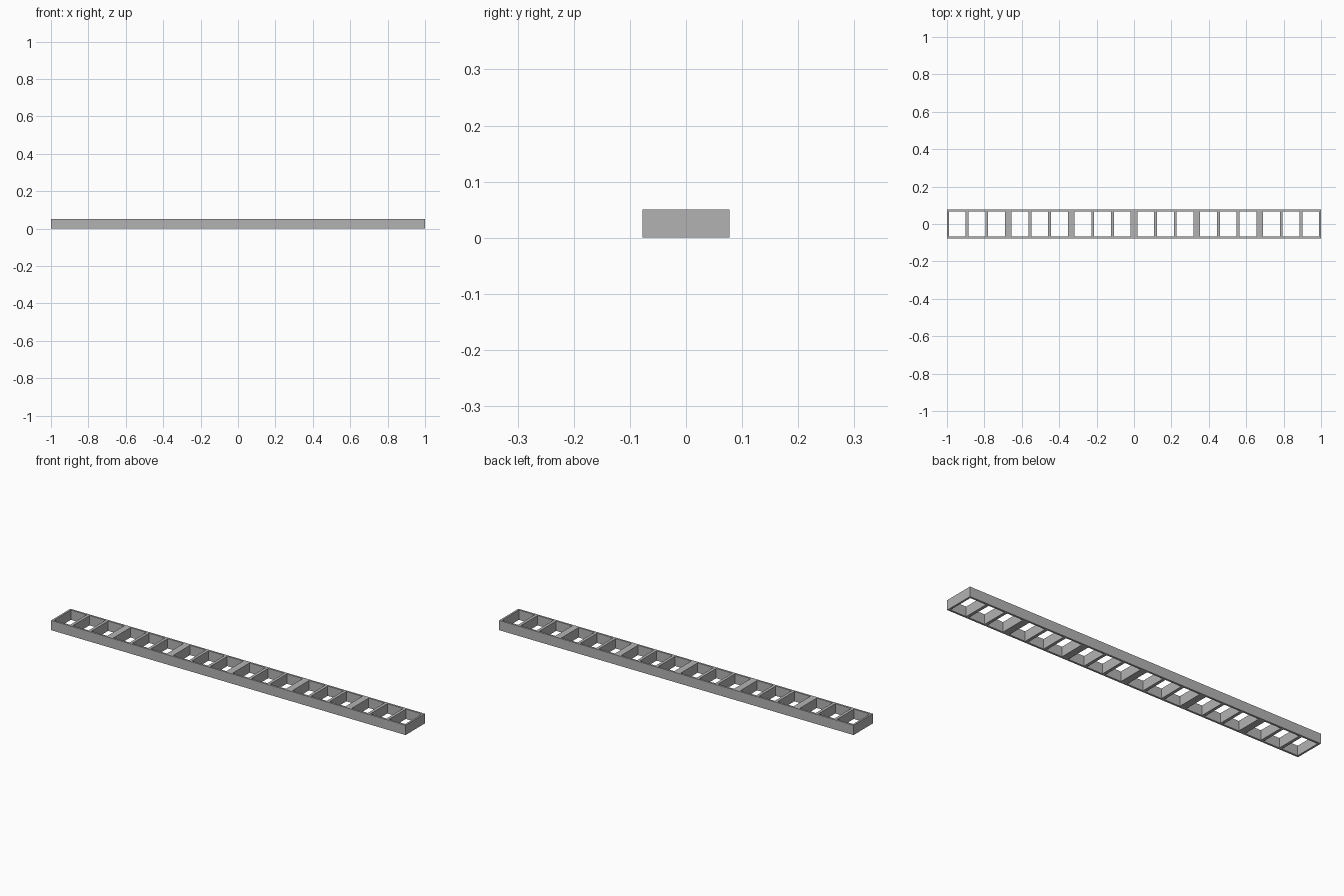
import bpy
import bmesh

if "Cube" in bpy.data.objects:
    bpy.data.objects.remove(bpy.data.objects["Cube"], do_unlink=True)

# Overall dimensions
HALF_LENGTH, HALF_WIDTH, HEIGHT = 1.0, 0.0775, 0.05
WALL = 0.01
GROUPS, PER_GROUP = 6, 3
THIN_RIB, THICK_RIB = 0.015, 0.036

# Opening width that fills the length between the end walls
count = GROUPS * PER_GROUP
ribs = (GROUPS - 1) * THICK_RIB + GROUPS * (PER_GROUP - 1) * THIN_RIB
opening = (2 * (HALF_LENGTH - WALL) - ribs) / count

# Lines along the length: wall, then opening and rib in turn, then wall
xs = [-HALF_LENGTH, -HALF_LENGTH + WALL]
for i in range(count):
    xs.append(xs[-1] + opening)
    if i < count - 1:
        last_in_group = i % PER_GROUP == PER_GROUP - 1
        xs.append(xs[-1] + (THICK_RIB if last_in_group else THIN_RIB))
xs.append(HALF_LENGTH)
ys = [-HALF_WIDTH, -HALF_WIDTH + WALL, HALF_WIDTH - WALL, HALF_WIDTH]

# Flat lattice, leaving the openings empty
bm = bmesh.new()
grid = [[bm.verts.new((x, y, 0)) for y in ys] for x in xs]
for i in range(len(xs) - 1):
    for j in range(len(ys) - 1):
        if j == 1 and i % 2 == 1:
            continue
        bm.faces.new((grid[i][j], grid[i + 1][j],
                      grid[i + 1][j + 1], grid[i][j + 1]))

# Raise the lattice into a solid frame
raised = bmesh.ops.extrude_face_region(bm, geom=bm.faces[:], use_keep_orig=True)
top = [v for v in raised["geom"] if isinstance(v, bmesh.types.BMVert)]
bmesh.ops.translate(bm, verts=top, vec=(0, 0, HEIGHT))
bmesh.ops.recalc_face_normals(bm, faces=bm.faces[:])

mesh = bpy.data.meshes.new("ladder_frame")
bm.to_mesh(mesh)
bm.free()
frame = bpy.data.objects.new("ladder_frame", mesh)
bpy.context.collection.objects.link(frame)

# Plain grey
grey = bpy.data.materials.new("plain_grey")
grey.use_nodes = True
colour = (0.45, 0.45, 0.45, 1)
grey.diffuse_color = colour
grey.node_tree.nodes["Principled BSDF"].inputs["Base Color"].default_value = colour
mesh.materials.append(grey)
